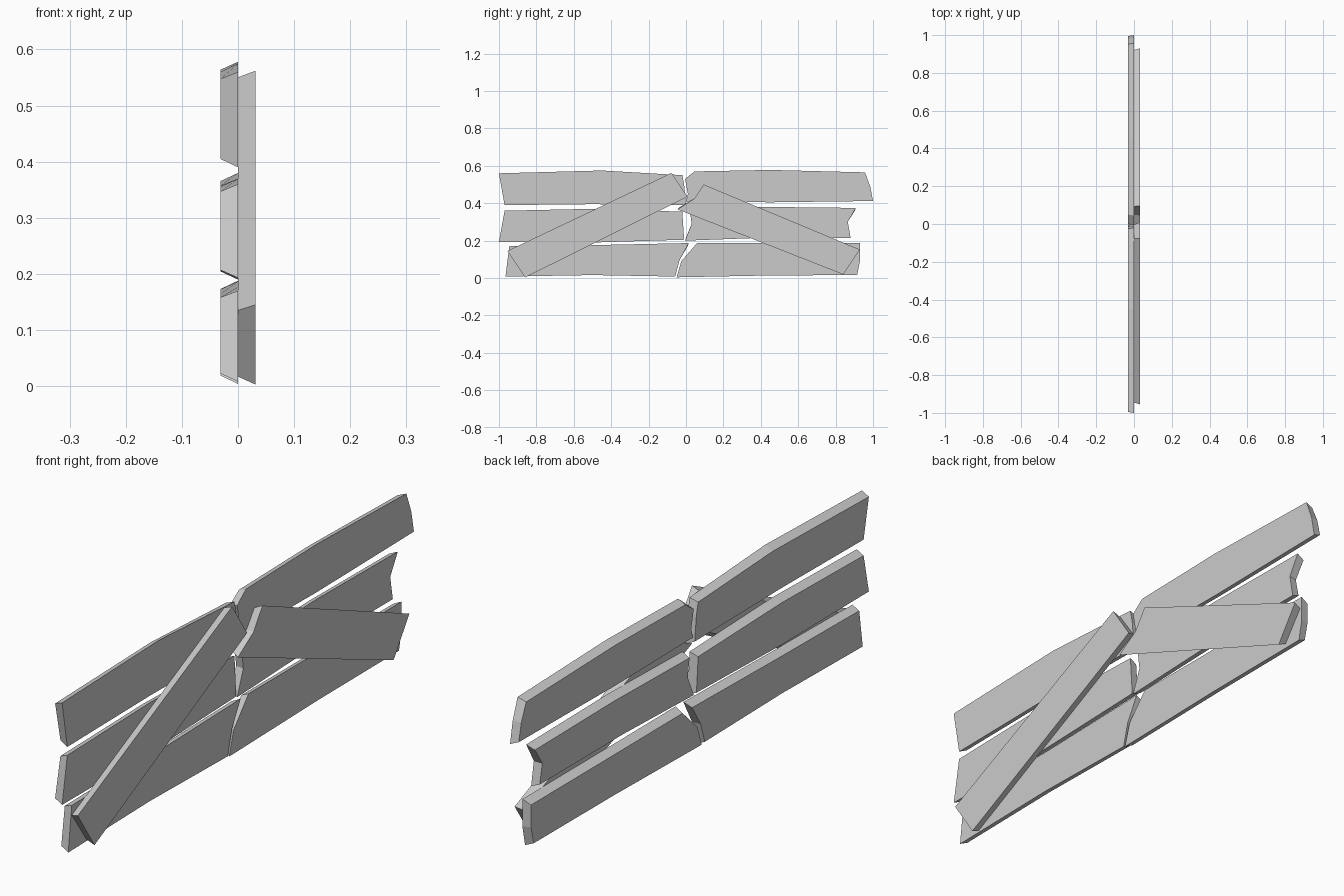
import bpy
import bmesh
from mathutils import Vector

# Remove the default object
default_cube = bpy.data.objects.get("Cube")
if default_cube:
    bpy.data.objects.remove(default_cube, do_unlink=True)

THICKNESS = 0.031
LENGTH_TAPER = 0.99
WIDTH_TAPER = 0.84

# Single plain grey
grey = bpy.data.materials.new("plain_grey")
grey.use_nodes = True
colour = (0.6, 0.6, 0.6, 1.0)
grey.diffuse_color = colour
grey.node_tree.nodes["Principled BSDF"].inputs["Base Color"].default_value = colour


def add_plank(name, outline, back_x, axis=(1, 0)):
    """Extrude a (y, z) outline along x; the back face is narrower than the front."""
    points = [Vector(p) for p in outline]
    along = Vector(axis).normalized()
    across = Vector((-along.y, along.x))

    # Middle of the plank measured along and across its own direction
    us = [p.dot(along) for p in points]
    ws = [p.dot(across) for p in points]
    mid_u = (min(us) + max(us)) / 2
    mid_w = (min(ws) + max(ws)) / 2

    bm = bmesh.new()
    front, back = [], []
    for p, u, w in zip(points, us, ws):
        small_u = mid_u + (u - mid_u) * LENGTH_TAPER
        small_w = mid_w + (w - mid_w) * WIDTH_TAPER
        q = along * small_u + across * small_w
        front.append(bm.verts.new((back_x + THICKNESS, p.x, p.y)))
        back.append(bm.verts.new((back_x, q.x, q.y)))

    # Front and back faces, then the sloped rim
    bm.faces.new(front)
    bm.faces.new(list(reversed(back)))
    count = len(points)
    for i in range(count):
        j = (i + 1) % count
        bm.faces.new((front[i], back[i], back[j], front[j]))
    bmesh.ops.recalc_face_normals(bm, faces=bm.faces[:])

    mesh = bpy.data.meshes.new(name)
    bm.to_mesh(mesh)
    bm.free()
    mesh.materials.append(grey)
    plank = bpy.data.objects.new(name, mesh)
    bpy.context.collection.objects.link(plank)
    return plank


# Broken horizontal rails, front half then rear half of each
rail_back = -THICKNESS
add_plank("top_rail_front_half",
          [(-1, .56), (-.97, .39), (-.5, .395), (0, .39),
           (-.01, .5), (-.02, .55), (-.45, .575)], rail_back)
add_plank("top_rail_rear_half",
          [(0, .41), (.45, .405), (1, .412), (.985, .49), (.957, .565),
           (.45, .578), (.045, .57), (-.005, .53), (.01, .45)], rail_back)
add_plank("middle_rail_front_half",
          [(-.97, .36), (-1, .193), (-.5, .19), (-.01, .205),
           (-.02, .355), (-.5, .37)], rail_back)
add_plank("middle_rail_rear_half",
          [(-.005, .2), (.4, .215), (.88, .215), (.865, .3),
           (.908, .375), (.45, .38), (.02, .37), (.03, .29)], rail_back)
add_plank("bottom_rail_front_half",
          [(-.945, .17), (-.965, .008), (-.5, .016), (-.058, .008),
           (-.035, .095), (.015, .187), (-.45, .177)], rail_back)
add_plank("bottom_rail_rear_half",
          [(-.05, .004), (.45, .014), (.915, .016), (.93, .09),
           (.93, .187), (.45, .187), (.06, .188), (-.025, .09)], rail_back)

# Diagonal braces nailed over the rails
add_plank("front_brace",
          [(-.955, .145), (-.86, .003), (.008, .435), (-.078, .562)],
          0, axis=(2, 1))
add_plank("rear_brace",
          [(-.045, .367), (.84, .019), (.93, .152), (.095, .5), (.045, .425)],
          0, axis=(5, -2))
